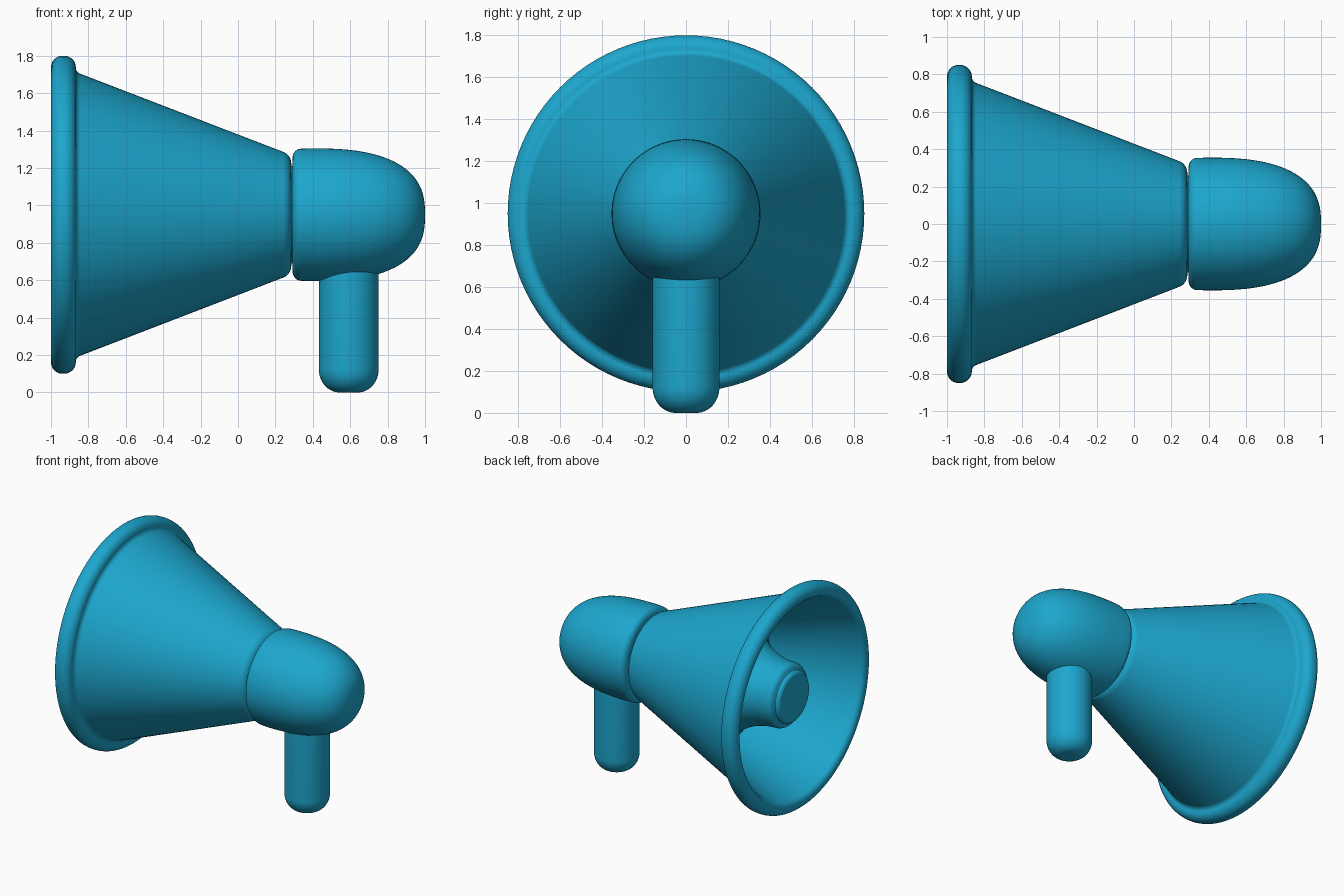
import bpy, bmesh, math
from mathutils import Matrix, Vector

cube = bpy.data.objects.get("Cube")
if cube:
    bpy.data.objects.remove(cube, do_unlink=True)

AXIS_Z = 0.95  # height of the horn's centre line

blue = bpy.data.materials.new("bright blue")
blue.use_nodes = True
colour = (0.012, 0.385, 0.62, 1)
blue.diffuse_color = colour
blue.node_tree.nodes["Principled BSDF"].inputs["Base Color"].default_value = colour


def arc(cx, cr, rx, rr, start, end, steps=10):
    """Elliptical corner in (along, radius) coordinates; angles in degrees."""
    angles = [math.radians(start + (end - start) * i / steps) for i in range(steps + 1)]
    return [(cx + rx * math.cos(a), cr + rr * math.sin(a)) for a in angles]


def lathe(name, profile, matrix, sides=96):
    """Turn an (along, radius) profile around the local x axis."""
    bm = bmesh.new()
    verts = [bm.verts.new((a, 0, r)) for a, r in profile]
    edges = [bm.edges.new(pair) for pair in zip(verts, verts[1:])]
    bmesh.ops.spin(bm, geom=verts + edges, cent=(0, 0, 0), axis=(1, 0, 0),
                   angle=math.tau, steps=sides, use_merge=True)
    bmesh.ops.remove_doubles(bm, verts=bm.verts, dist=0.0005)
    bmesh.ops.recalc_face_normals(bm, faces=bm.faces)
    mesh = bpy.data.meshes.new(name)
    bm.to_mesh(mesh)
    bm.free()
    mesh.materials.append(blue)
    obj = bpy.data.objects.new(name, mesh)
    obj.matrix_world = matrix
    bpy.context.collection.objects.link(obj)
    bpy.ops.object.select_all(action="DESELECT")
    obj.select_set(True)
    bpy.context.view_layer.objects.active = obj
    bpy.ops.object.shade_smooth_by_angle(angle=math.radians(40))
    return obj


along_x = Matrix.Translation((0, 0, AXIS_Z))

# Horn: short neck, rounded rear shoulder, outer cone
horn = [(0.3, 0), (0.3, 0.26), (0.285, 0.26)]
horn += arc(0.22, 0.272, 0.065, 0.068, 0, 69)
# Fillet into the rolled lip, then round into the mouth
horn += arc(-0.832, 0.787, 0.035, 0.035, 250, 180)
horn += arc(-0.93, 0.787, 0.063, 0.063, 0, 90)
horn += arc(-0.94, 0.787, 0.06, 0.063, 90, 180)
horn += arc(-0.955, 0.787, 0.045, 0.045, 180, 248)
# Inner wall runs back to the flared centre cone
horn += arc(-0.85, 0.82, 0.58, 0.58, 327.5, 270, 16)
horn += arc(-0.85, 0.195, 0.045, 0.045, 90, 170)
horn += arc(-0.9, 0.165, 0.03, 0.03, 90, 180) + [(-0.93, 0)]
lathe("horn", horn, along_x)

# Blunt, domed driver housing
housing = [(0.292, 0)] + arc(0.337, 0.305, 0.045, 0.048, 180, 90)
steps = 32
for i in range(steps):
    t = math.pi / 2 * i / steps
    housing.append((0.39 + 0.61 * math.sin(t) ** 0.77, 0.355 * math.cos(t) ** 0.77))
housing.append((1, 0))
lathe("driver_housing", housing, along_x)

# Upright grip with a rounded foot
grip = [(0, 0)] + arc(0.125, 0.05, 0.125, 0.11, 180, 90, 12) + [(0.75, 0.16), (0.75, 0)]
upright = Matrix.Translation(Vector((0.592, 0, 0))) @ Matrix.Rotation(-math.pi / 2, 4, "Y")
lathe("grip", grip, upright, 64)
